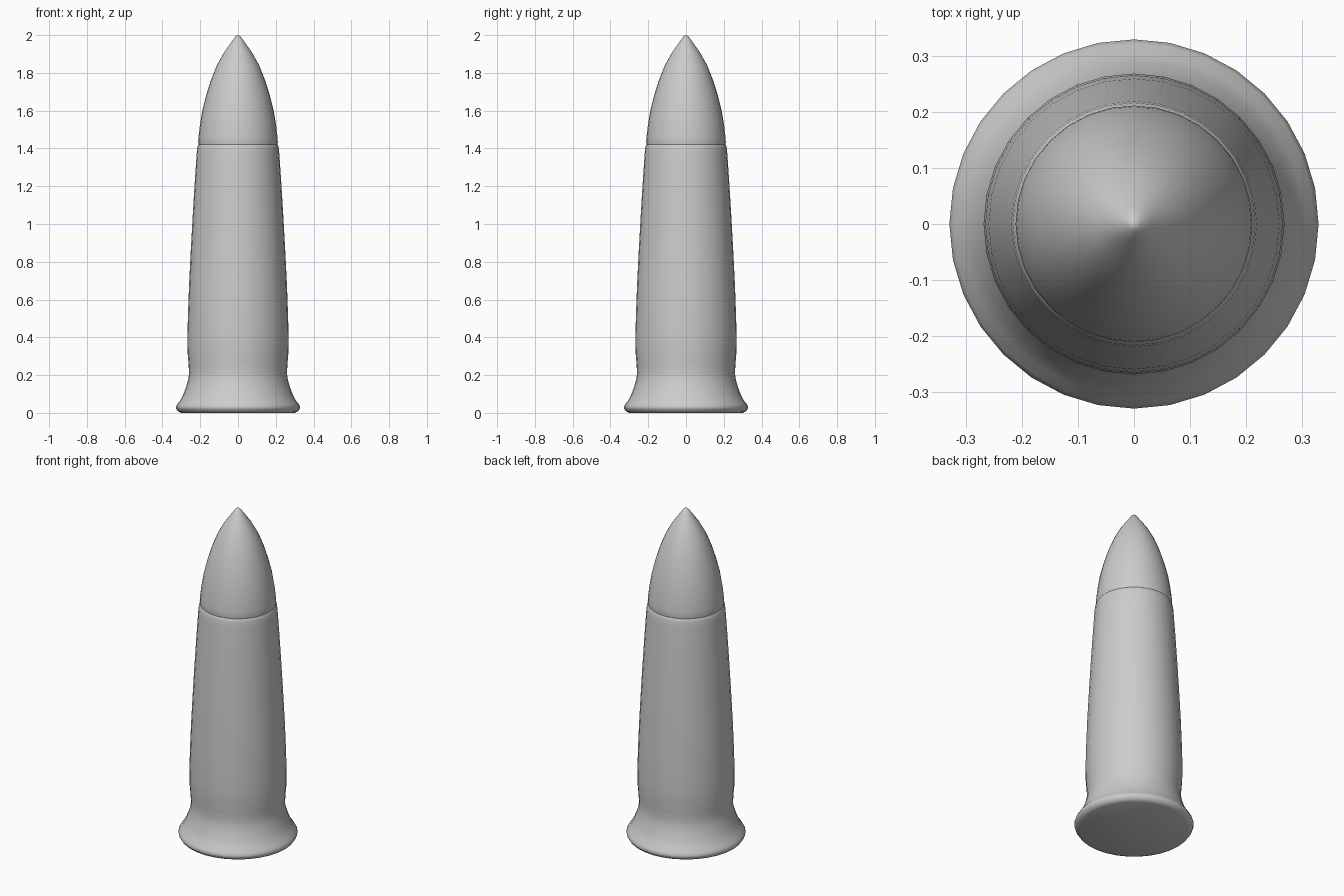
import bpy, bmesh, math

if "Cube" in bpy.data.objects:
    bpy.data.objects.remove(bpy.data.objects["Cube"])

SIDES = 32


def lathe(name, profile):
    """Revolve an (r, z) profile about z; r = 0 gives a single pole point."""
    bm = bmesh.new()
    rings = []
    for r, z in profile:
        n = SIDES if r > 0 else 1
        rings.append([bm.verts.new((r * math.cos(2 * math.pi * i / SIDES),
                                    r * math.sin(2 * math.pi * i / SIDES), z))
                      for i in range(n)])
    for a, b in zip(rings, rings[1:]):
        for i in range(SIDES):
            j = (i + 1) % SIDES
            quad = [a[i % len(a)], a[j % len(a)], b[j % len(b)], b[i % len(b)]]
            bm.faces.new(list(dict.fromkeys(quad)))
    bmesh.ops.recalc_face_normals(bm, faces=bm.faces)
    mesh = bpy.data.meshes.new(name)
    bm.to_mesh(mesh)
    bm.free()
    obj = bpy.data.objects.new(name, mesh)
    bpy.context.collection.objects.link(obj)
    bpy.context.view_layer.objects.active = obj
    obj.select_set(True)
    bpy.ops.object.shade_smooth_by_angle(angle=math.radians(40))
    obj.select_set(False)
    return obj


# Flared base, tapering case and pointed tip, closed by a narrow rolled mouth
lathe("pointed_shell", [
    (0, 0), (0.30, 0), (0.318, 0.008), (0.327, 0.022), (0.329, 0.032),
    (0.322, 0.046), (0.305, 0.068), (0.289, 0.10), (0.274, 0.14),
    (0.263, 0.18), (0.259, 0.21), (0.262, 0.26), (0.267, 0.32),
    (0.268, 0.40), (0.265, 0.52), (0.259, 0.68), (0.250, 0.86),
    (0.240, 1.04), (0.229, 1.22), (0.219, 1.37), (0.216, 1.40),
    (0.213, 1.414), (0.209, 1.42), (0.211, 1.432), (0.209, 1.46),
    (0.202, 1.52), (0.189, 1.60), (0.169, 1.68), (0.144, 1.76),
    (0.112, 1.84), (0.073, 1.91), (0.030, 1.97), (0.012, 1.994), (0, 2.0)])
